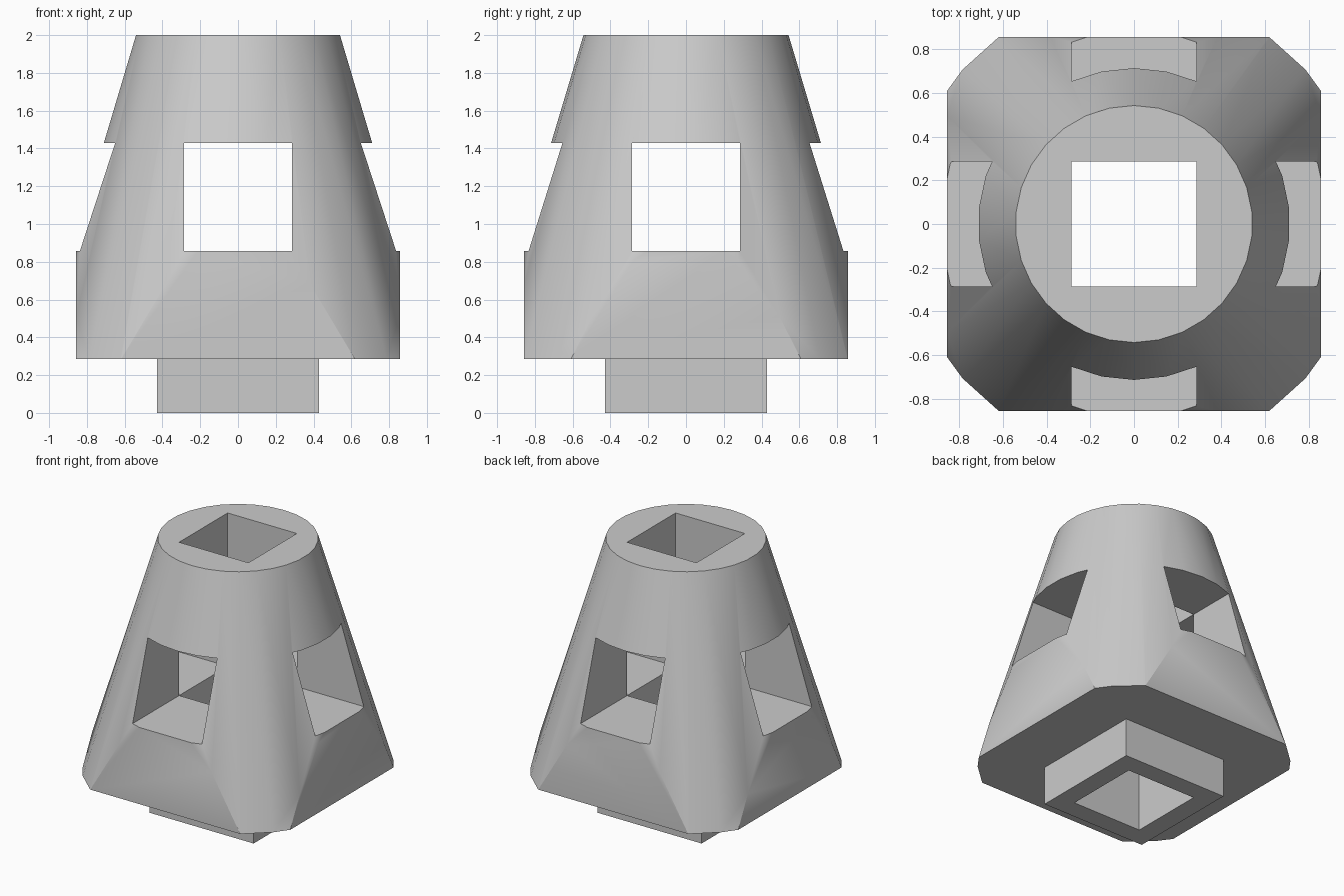
import bpy
import math

cube = bpy.data.objects.get("Cube")
if cube:
    bpy.data.objects.remove(cube, do_unlink=True)

U = 2 / 7          # design unit: the model is seven units tall
HOLE = 2 * U       # width of every square passage

grey = bpy.data.materials.new("light grey")
grey.use_nodes = True
COLOUR = (0.6, 0.6, 0.6, 1)
grey.diffuse_color = COLOUR
grey.node_tree.nodes["Principled BSDF"].inputs["Base Color"].default_value = COLOUR


def block(name, size, z):
    bpy.ops.mesh.primitive_cube_add(size=1, location=(0, 0, z))
    ob = bpy.context.object
    ob.name = name
    ob.scale = size
    bpy.ops.object.transform_apply(location=True, rotation=False, scale=True)
    ob.data.materials.append(grey)
    return ob


def combine(target, tool, operation):
    mod = target.modifiers.new(tool.name, "BOOLEAN")
    mod.operation = operation
    mod.solver = "EXACT"
    mod.object = tool
    bpy.ops.object.select_all(action="DESELECT")
    target.select_set(True)
    bpy.context.view_layer.objects.active = target
    bpy.ops.object.modifier_apply(modifier=mod.name)
    bpy.data.objects.remove(tool, do_unlink=True)


# Tapered body
bpy.ops.mesh.primitive_cone_add(vertices=30, radius1=3.7 * U, radius2=1.9 * U,
                                depth=6 * U, location=(0, 0, 4 * U))
body = bpy.context.object
body.name = "tapered_body"
bpy.ops.object.transform_apply(location=True, rotation=False, scale=False)
body.data.materials.append(grey)

# Four flat sides trimmed off the cone
combine(body, block("side_trim", (6 * U, 6 * U, 4), 1), "INTERSECT")

# Square plug under the body
combine(body, block("base_plug", (3 * U, 3 * U, 2 * U), U), "UNION")

# Square passages: left-right, front-back and vertical
combine(body, block("side_passage", (4, HOLE, HOLE), 4 * U), "DIFFERENCE")
combine(body, block("front_passage", (HOLE, 4, HOLE), 4 * U), "DIFFERENCE")
combine(body, block("vertical_passage", (HOLE, HOLE, 6), 1), "DIFFERENCE")

# Smooth cone with crisp cut edges
bpy.ops.object.shade_smooth_by_angle(angle=math.radians(30))
